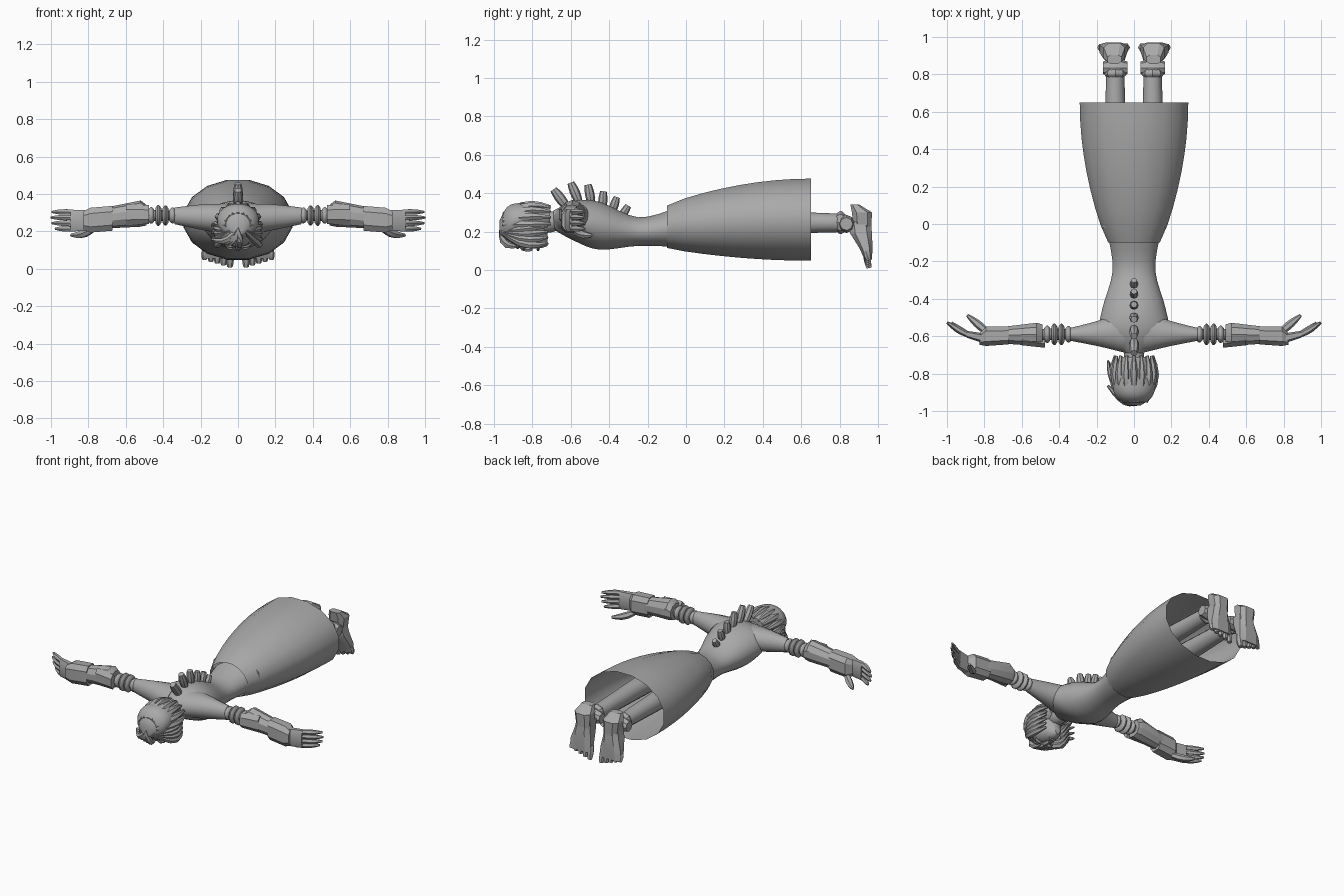
import bpy, bmesh, math
from mathutils import Vector

cube = bpy.data.objects.get("Cube")
if cube:
    bpy.data.objects.remove(cube)

TONE = (0.4, 0.4, 0.4, 1)
grey = bpy.data.materials.new("plain grey")
grey.use_nodes = True
grey.diffuse_color = TONE
grey.node_tree.nodes["Principled BSDF"].inputs["Base Color"].default_value = TONE


# Radius rules along a rod
def barrel(t):
    return 0.7 + 0.3 * math.sin(math.pi * t)


def leaf(t):
    return 0.25 + 0.75 * math.sin(math.pi * (0.15 + 0.8 * t))


def limb(t):
    return 1 - 0.37 * t


def skin(name, rings, cap, angle):
    """Bridge rings of points into one shaded object."""
    bm = bmesh.new()
    rows = [[bm.verts.new(point) for point in ring] for ring in rings]
    count = len(rows[0])
    for low, high in zip(rows, rows[1:]):
        for i in range(count):
            j = (i + 1) % count
            bm.faces.new((low[i], low[j], high[j], high[i]))
    if cap:
        bm.faces.new(rows[0])
        bm.faces.new(rows[-1])
    bmesh.ops.recalc_face_normals(bm, faces=bm.faces)
    mesh = bpy.data.meshes.new(name)
    bm.to_mesh(mesh)
    bm.free()
    mesh.materials.append(grey)
    obj = bpy.data.objects.new(name, mesh)
    bpy.context.collection.objects.link(obj)
    bpy.ops.object.select_all(action='DESELECT')
    obj.select_set(True)
    bpy.context.view_layer.objects.active = obj
    bpy.ops.object.shade_smooth_by_angle(angle=math.radians(angle))


def smooth_keys(keys, steps):
    """Fill in sections between the keys with a smooth curve."""
    keys = [Vector(key) for key in keys]
    padded = [keys[0]] + keys + [keys[-1]]
    result = []
    for a, b, c, d in zip(padded, padded[1:], padded[2:], padded[3:]):
        for step in range(steps):
            t = step / steps
            result.append(b + (c - a) * (t / 2)
                          + (a * 2 - b * 5 + c * 4 - d) * (t * t / 2)
                          + (b * 3 - a - c * 3 + d) * (t ** 3 / 2))
    return result + [keys[-1]]


def loft(name, axis, keys, sides=16, steps=1, square=1.0, side=1, cap=True, angle=40):
    """Keys hold position on the axis, two centre values and two radii."""
    rings = []
    for t, u, v, wide, high in smooth_keys(keys, steps):
        ring = []
        for k in range(sides):
            a = math.tau * (k + 0.5) / sides
            c = math.copysign(abs(math.cos(a)) ** square, math.cos(a))
            s = math.copysign(abs(math.sin(a)) ** square, math.sin(a))
            p, q = u + c * wide, v + s * high
            x, y, z = {'X': (t, p, q), 'Y': (p, t, q), 'Z': (p, q, t)}[axis]
            ring.append((x * side, y, z))
        rings.append(ring)
    skin(name, rings, cap, angle)


def rod(name, start, end, radius, bend=(0, 0, 0), shape=barrel, sides=6, side=1, angle=40):
    """Round rod from start to end, bowed by bend."""
    steps = 5
    mirror = Vector((side, 1, 1))
    start, end, bend = Vector(start) * mirror, Vector(end) * mirror, Vector(bend) * mirror
    rings = []
    for i in range(steps + 1):
        t = i / steps
        middle = start.lerp(end, t) + bend * math.sin(math.pi * t)
        turn = (end - start + bend * math.pi * math.cos(math.pi * t)).to_track_quat('Z', 'Y')
        r = radius * shape(t)
        angles = [math.tau * k / sides for k in range(sides)]
        rings.append([middle + turn @ Vector((r * math.cos(a), r * math.sin(a), 0))
                      for a in angles])
    skin(name, rings, True, angle)


# Component-wise product for mirroring
def mirrored(point, side):
    return (point[0] * side, point[1], point[2])


# Long open skirt, flaring fast at the hips
skirt = []
for i in range(9):
    t = i / 8
    flare = math.sin(t * math.pi / 2) ** 0.8
    skirt.append((0.75 * t - 0.1, 0, 0.225 + 0.037 * flare,
                  0.14 + 0.156 * flare, 0.112 + 0.106 * flare))
loft("skirt", 'Y', skirt, cap=False)

# Torso and neck
loft("torso", 'Y', [(-0.06, 0, 0.22, 0.14, 0.1), (-0.25, 0, 0.2, 0.115, 0.075),
                    (-0.45, 0, 0.23, 0.17, 0.125), (-0.58, 0, 0.255, 0.18, 0.105),
                    (-0.69, 0, 0.26, 0.05, 0.05)], sides=24, steps=4)
rod("neck", (0, -0.65, 0.265), (0, -0.77, 0.235), 0.055, sides=12)

# Back knobs fan out from the middle of the chest
chest = Vector((0, -0.45, 0.1))
for k, (y, z) in enumerate(((-0.69, 0.42), (-0.6, 0.455), (-0.51, 0.445),
                            (-0.43, 0.41), (-0.36, 0.38), (-0.3, 0.335))):
    tip = Vector((0, y, z))
    rod("back_knob", tip.lerp(chest, 0.3), tip, 0.027 - 0.001 * k, sides=8)

# Head with face
loft("head", 'Y', [(-0.95, 0, 0.215, 0.04, 0.045), (-0.87, 0, 0.22, 0.095, 0.1),
                   (-0.77, 0, 0.205, 0.07, 0.095), (-0.72, 0, 0.16, 0.02, 0.035)], steps=3)
rod("nose", (0, -0.87, 0.13), (0, -0.8, 0.11), 0.014, (0, 0, -0.012))
rod("mouth", (-0.025, -0.77, 0.115), (0.025, -0.77, 0.115), 0.008, (0, 0, -0.01), leaf)

# Hair cap with locks running back over it
loft("hair_cap", 'Y', [(-0.97, 0, 0.22, 0.035, 0.04), (-0.93, 0, 0.245, 0.093, 0.085),
                       (-0.86, 0, 0.265, 0.113, 0.085), (-0.71, 0, 0.28, 0.075, 0.055)],
     sides=20, steps=3)
for k in range(9):
    c, s = math.cos(math.pi * k / 8), math.sin(math.pi * k / 8)
    rod("back_lock", (0.06 * c, -0.95, 0.235 + 0.055 * s), (0.1 * c, -0.705, 0.24 + 0.09 * s),
        0.022, (0.03 * c, 0, 0.03 * s), leaf)
for k in range(5):
    rod("fringe_lock", (0, -0.96, 0.22), (-0.035 * k, -0.865, 0.125 + 0.008 * k),
        0.019, (0.01, -0.03, -0.035), leaf)
for k in range(3):
    rod("loose_lock", (-0.09, -0.9 + 0.05 * k, 0.25 - 0.04 * k),
        (-0.14, -0.73, 0.23 - 0.04 * k), 0.013, (-0.01, 0, 0), leaf)


def face_side(side):
    rod("brow", (0.02, -0.87, 0.118), (0.078, -0.865, 0.14), 0.008, (0, -0.01, -0.01), leaf, side=side)
    rod("eye", (0.02, -0.85, 0.12), (0.066, -0.85, 0.13), 0.012, (0, 0, -0.012), leaf, side=side)
    for k in range(4):
        rod("side_lock", (0.04, -0.955, 0.2), (0.09, -0.72, 0.23 - 0.03 * k),
            0.021, (0.045, 0, -0.012 * k), leaf, side=side)


def arm(side):
    # Sloping shoulder and ringed upper arm
    loft("shoulder", 'X', [(0.05, -0.575, 0.265, 0.115, 0.085), (0.19, -0.585, 0.276, 0.07, 0.07),
                           (0.34, -0.59, 0.283, 0.035, 0.045)], steps=3, side=side)
    rod("arm_core", (0.32, -0.59, 0.285), (0.53, -0.59, 0.285), 0.032, sides=10, side=side)
    for k in range(4):
        x = 0.35 + 0.038 * k
        rod("arm_ring", (x - 0.016, -0.59, 0.285), (x + 0.016, -0.59, 0.285),
            0.045 + 0.015 * math.sin(k), sides=10, side=side)
    # Forearm armour
    loft("forearm", 'X', [(0.49, -0.592, 0.287, 0.058, 0.055), (0.52, -0.59, 0.295, 0.065, 0.07),
                          (0.72, -0.595, 0.27, 0.045, 0.055)], 10, side=side, angle=30)
    loft("elbow_guard", 'X', [(0.475, -0.64, 0.29, 0.025, 0.05), (0.6, -0.625, 0.29, 0.027, 0.057)],
         6, side=side, angle=20)
    loft("wrist_cuff", 'X', [(0.67, -0.596, 0.27, 0.05, 0.07), (0.79, -0.6, 0.26, 0.055, 0.07),
                             (0.825, -0.614, 0.258, 0.034, 0.052)], 8, square=0.7, side=side, angle=20)
    # Palm, fingers and thumb
    loft("palm", 'X', [(0.8, -0.612, 0.258, 0.028, 0.058), (0.895, -0.589, 0.258, 0.019, 0.061)],
         8, square=0.6, side=side)
    for k in range(4):
        z = 0.214 + 0.03 * k
        rod("finger", (0.87, -0.6, z), (1 - 0.006 * (k - 2) ** 2, -0.527, z),
            0.017, (0, -0.006, 0), leaf, side=side)
    rod("thumb", (0.77, -0.59, 0.215), (0.892, -0.488, 0.18), 0.022, (0, 0, -0.012), leaf, side=side)


def leg(side):
    # Leg and ankle
    rod("leg", (0.1, -0.02, 0.25), (0.1, 0.83, 0.245), 0.075, shape=limb, sides=12, side=side)
    rod("ankle_joint", (0.035, 0.835, 0.24), (0.165, 0.835, 0.24), 0.048, sides=8, side=side)
    rod("ankle_band", (0.1, 0.78, 0.247), (0.1, 0.83, 0.247), 0.06, sides=8, side=side, angle=20)
    # Heel and foot pointing down
    loft("heel", 'Z', [(0.2, 0.1, 0.92, 0.05, 0.048), (0.3, 0.105, 0.916, 0.06, 0.055),
                       (0.34, 0.105, 0.88, 0.04, 0.025)], 8, square=0.7, side=side, angle=20)
    loft("foot", 'Z', [(0.055, 0.11, 0.95, 0.08, 0.02), (0.12, 0.11, 0.935, 0.078, 0.038),
                       (0.19, 0.105, 0.912, 0.06, 0.06), (0.25, 0.1, 0.905, 0.053, 0.06)],
         8, square=0.7, side=side, angle=20)
    # Toes, the inner one longest
    for k in range(5):
        x = 0.043 + 0.034 * k
        rod("toe", (x, 0.935, 0.1), (x, 0.953, 0.01 * (k + 1)), 0.021 - 0.001 * k, side=side)


for side in (1, -1):
    face_side(side)
    arm(side)
    leg(side)
